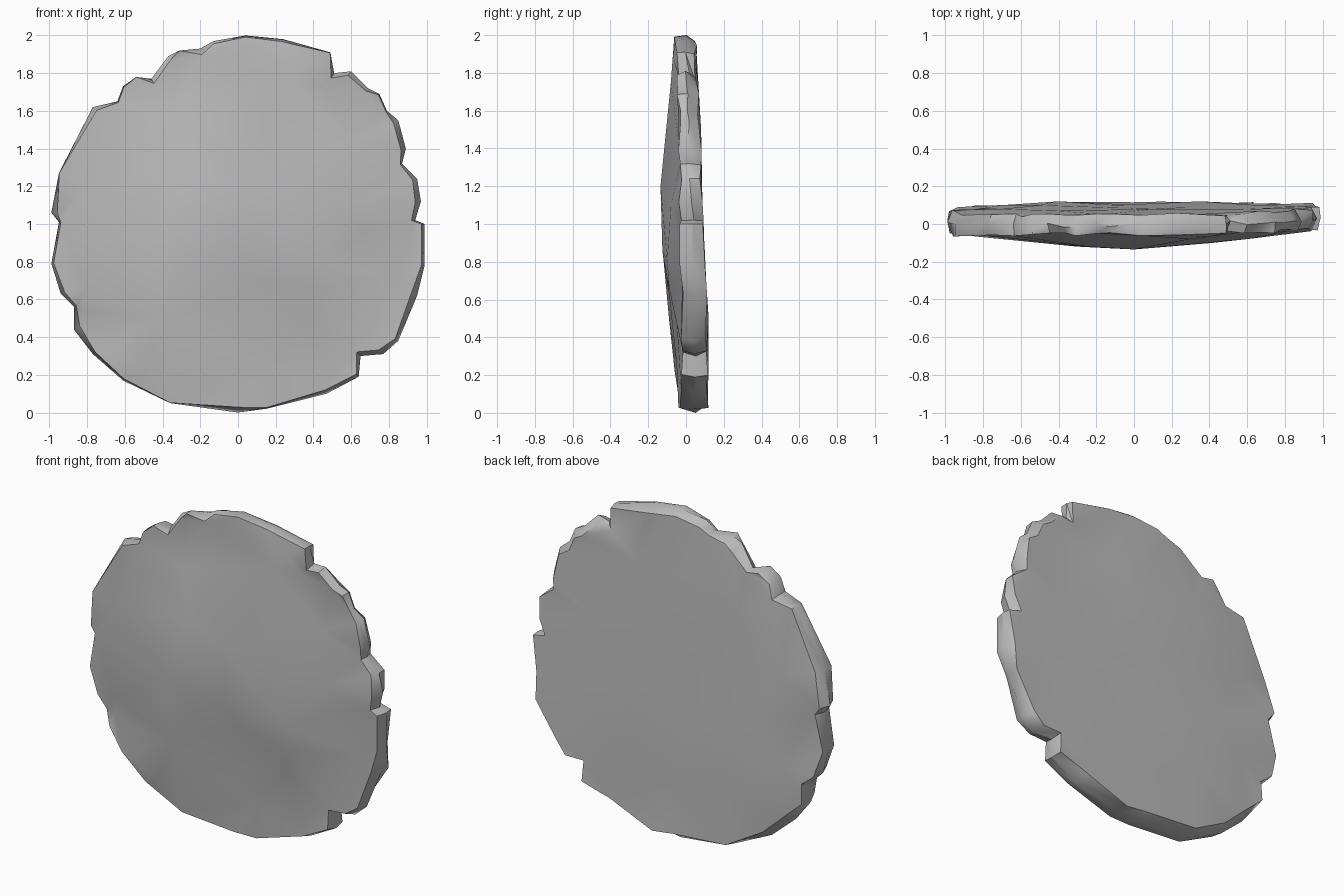
import bpy
import bmesh
import random
from mathutils import Vector
from mathutils.geometry import delaunay_2d_cdt

default_cube = bpy.data.objects.get("Cube")
if default_cube:
    bpy.data.objects.remove(default_cube, do_unlink=True)

rng = random.Random(4)

# Chipped outline of the slab as (x, z), clockwise from the top
outline = [
    (.04, 2), (.24, 1.98), (.49, 1.91), (.51, 1.8), (.6, 1.81), (.69, 1.72),
    (.75, 1.69), (.79, 1.6), (.85, 1.55), (.89, 1.4), (.87, 1.32), (.95, 1.24),
    (.97, 1.12), (.94, 1.02), (.99, 1), (.99, .78), (.95, .62), (.85, .38),
    (.77, .31), (.65, .3), (.64, .19), (.47, .1), (.15, .02), (0, 0),
    (-.36, .05), (-.61, .17), (-.77, .31), (-.87, .44), (-.87, .56), (-.94, .63),
    (-.99, .79), (-.95, 1.01), (-.99, 1.06), (-.95, 1.27), (-.77, 1.62),
    (-.64, 1.65), (-.61, 1.73), (-.54, 1.78), (-.46, 1.77), (-.37, 1.89),
    (-.31, 1.92), (-.2, 1.93), (-.13, 1.97)]

# Hollows and ridges of the two faces as (x, z, y)
front_relief = [
    (-.32, 1.58, -.05), (.3, 1.75, -.08), (.39, 1.88, -.07), (.44, 1.74, -.03),
    (.6, 1.44, -.04), (.6, 1.1, -.08), (.66, .95, -.05), (.42, .8, -.1),
    (.42, .66, -.09), (.4, .5, -.05), (.08, .72, -.1), (-.15, .62, -.09),
    (-.3, .82, -.12), (0, 1.2, -.135), (-.25, 1.3, -.12), (-.8, 1.2, -.06),
    (-.4, .9, -.11), (0, .86, -.125), (-.5, .22, -.06), (.14, .26, -.05),
    (-.8, .66, -.07), (-.82, .54, -.03), (-.4, .5, -.09), (.85, .72, -.02)]
back_relief = [
    (.1, 1.5, .08), (.3, 1.62, .05), (-.4, 1.5, .07), (-.5, .85, .1),
    (-.1, .7, .1), (.3, .95, .09), (-.05, 1.1, .085), (.35, .5, .12),
    (.05, .35, .1), (-.4, .4, .12), (.6, 1.2, .08), (-.7, 1.2, .08),
    (.65, .7, .1), (-.7, .65, .1)]


def front_rim(x, z):
    """Depth of the front edge, leaning forward at the top left."""
    return -.03 - .012 * z + .015 * x


def back_rim(x, z):
    """Depth of the back edge, thickest at the bottom."""
    return .115 - .035 * z + .012 * x


def add_ring(bm, depth, inset):
    """Add one ragged loop around the slab's edge."""
    ring = []
    for x, z in outline:
        s = 1 - rng.uniform(0, inset)
        y = depth(x, z) + rng.uniform(-.011, .011)
        ring.append(bm.verts.new((x * s, y, 1 + (z - 1) * s)))
    return ring


def add_face_cap(bm, ring, relief):
    """Triangulate one broad face through its relief points."""
    verts = ring + [bm.verts.new((x, y, z)) for x, z, y in relief]
    flat = [Vector((v.co.x, v.co.z)) for v in verts]
    loop = list(range(len(ring)))
    result = delaunay_2d_cdt(flat, [], [loop], 1, 1e-5)
    sources = result[3]
    for tri in result[2]:
        corners = [verts[sources[i][0]] for i in tri]
        bm.faces.new(corners)


# Build the slab: front edge, ragged middle, back edge and two caps
bm = bmesh.new()
front = add_ring(bm, front_rim, .035)
middle = add_ring(bm, lambda x, z: (front_rim(x, z) + back_rim(x, z)) / 2, 0)
back = add_ring(bm, back_rim, .05)
count = len(outline)
for a, b in ((front, middle), (middle, back)):
    for i in range(count):
        j = (i + 1) % count
        bm.faces.new((a[i], a[j], b[j]))
        bm.faces.new((a[i], b[j], b[i]))
add_face_cap(bm, front, front_relief)
add_face_cap(bm, back, back_relief)
bmesh.ops.recalc_face_normals(bm, faces=bm.faces[:])

mesh = bpy.data.meshes.new("stone_slab")
bm.to_mesh(mesh)
bm.free()
slab = bpy.data.objects.new("stone_slab", mesh)
bpy.context.collection.objects.link(slab)

# Plain grey stone
stone = bpy.data.materials.new("grey_stone")
stone.use_nodes = True
grey = (.5, .5, .5, 1)
stone.diffuse_color = grey
stone.node_tree.nodes["Principled BSDF"].inputs["Base Color"].default_value = grey
mesh.materials.append(stone)

# Soft relief with crisp broken edges
bpy.ops.object.select_all(action="DESELECT")
slab.select_set(True)
bpy.context.view_layer.objects.active = slab
bpy.ops.object.shade_smooth_by_angle(angle=.75)
